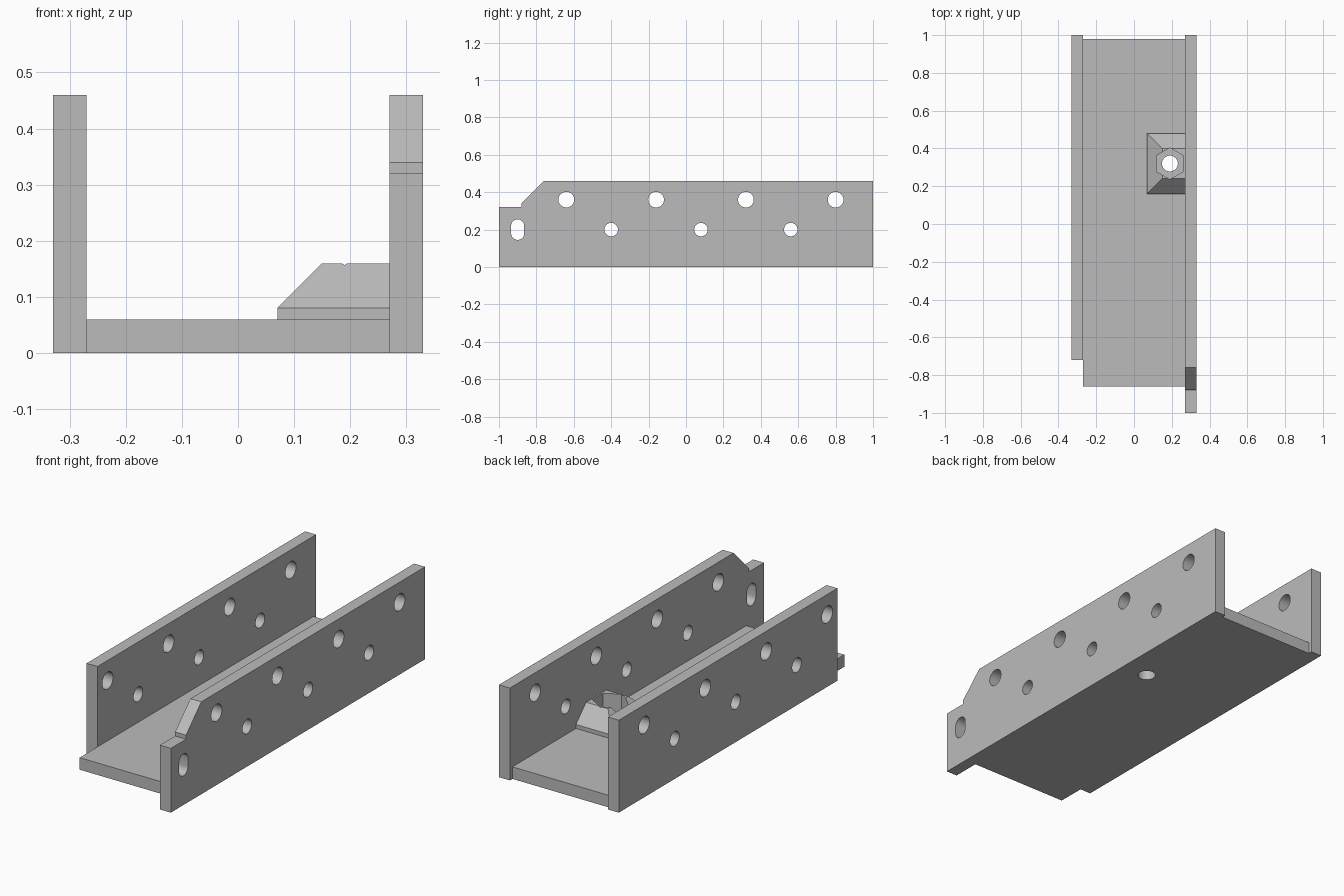
import bpy
import bmesh
import math
from mathutils import Matrix, Vector

cube = bpy.data.objects.get("Cube")
if cube:
    bpy.data.objects.remove(cube, do_unlink=True)

grey = bpy.data.materials.new("plain_grey")
grey.use_nodes = True
COLOUR = (0.5, 0.5, 0.5, 1)
grey.diffuse_color = COLOUR
grey.node_tree.nodes["Principled BSDF"].inputs["Base Color"].default_value = COLOUR

AXES = {"X": Matrix(((0, 0, 1, 0), (1, 0, 0, 0), (0, 1, 0, 0), (0, 0, 0, 1))),
        "Z": Matrix.Identity(4)}


def prism(name, outline, low, high, axis):
    """Extrude an outline along X (points are y, z) or Z (points are x, y)."""
    bm = bmesh.new()
    face = bm.faces.new([bm.verts.new((a, b, low)) for a, b in outline])
    top = bmesh.ops.extrude_face_region(bm, geom=[face])["geom"]
    verts = [v for v in top if isinstance(v, bmesh.types.BMVert)]
    bmesh.ops.translate(bm, verts=verts, vec=Vector((0, 0, high - low)))
    bmesh.ops.transform(bm, matrix=AXES[axis], verts=bm.verts)
    bmesh.ops.recalc_face_normals(bm, faces=bm.faces)
    mesh = bpy.data.meshes.new(name)
    bm.to_mesh(mesh)
    bm.free()
    mesh.materials.append(grey)
    obj = bpy.data.objects.new(name, mesh)
    bpy.context.collection.objects.link(obj)
    return obj


def rectangle(a0, a1, b0, b1):
    return [(a0, b0), (a1, b0), (a1, b1), (a0, b1)]


def ring(a, b, radius, sides=40, stretch=0, turn=0):
    """Regular polygon, or a slot when its two halves are stretched apart."""
    points = []
    for i in range(sides):
        t = 2 * math.pi * (i + turn) / sides
        shift = math.copysign(stretch, math.sin(t))
        points.append((a + radius * math.cos(t), b + radius * math.sin(t) + shift))
    return points


def cut(obj, cutters):
    """Subtract the cutters, bake the result and remove them."""
    for cutter in cutters:
        cutter.hide_render = True
        mod = obj.modifiers.new("cut", "BOOLEAN")
        mod.operation = "DIFFERENCE"
        mod.solver = "EXACT"
        mod.object = cutter
    graph = bpy.context.evaluated_depsgraph_get()
    mesh = bpy.data.meshes.new_from_object(obj.evaluated_get(graph))
    obj.modifiers.clear()
    obj.data = mesh
    for cutter in cutters:
        bpy.data.objects.remove(cutter, do_unlink=True)


def wall_holes(low, high):
    """Upper row of large holes and lower row of small ones."""
    spots = [(-0.64 + 0.48 * i, 0.36, 0.042) for i in range(4)]
    spots += [(-0.40 + 0.48 * i, 0.20, 0.036) for i in range(3)]
    return [prism("hole_cutter", ring(y, z, r), low, high, "X") for y, z, r in spots]


# Side walls
right_wall = prism("right_wall", rectangle(-0.72, 1, 0, 0.46), -0.33, -0.27, "X")
cut(right_wall, wall_holes(-0.4, -0.2))

notched = [(-1, 0), (1, 0), (1, 0.46), (-0.76, 0.46),
           (-0.88, 0.34), (-0.88, 0.32), (-1, 0.32)]
left_wall = prism("left_wall", notched, 0.27, 0.33, "X")
slot = prism("slot_cutter", ring(-0.9, 0.2, 0.035, stretch=0.02, turn=0.5), 0.2, 0.4, "X")
cut(left_wall, wall_holes(0.2, 0.4) + [slot])

# Floor plate with a bolt hole
BOLT = (0.19, 0.32)
floor = prism("floor", rectangle(-0.27, 0.27, -0.86, 0.98), 0, 0.06, "Z")
cut(floor, [prism("bolt_cutter", ring(*BOLT, 0.042), -0.1, 0.2, "Z")])

# Nut holder: block whose three free upper edges slope inward, with a hex pocket
nut_holder = prism("nut_holder", rectangle(0.07, 0.27, 0.16, 0.48), 0.06, 0.08, "Z")
bm = bmesh.new()
bm.from_mesh(nut_holder.data)
top = max(bm.faces, key=lambda f: f.calc_center_median().z)
raised = bmesh.ops.extrude_face_region(bm, geom=[top])["geom"]
bmesh.ops.delete(bm, geom=[top], context="FACES_ONLY")
for v in raised:
    if isinstance(v, bmesh.types.BMVert):
        v.co.z = 0.16
        v.co.y += 0.08 if v.co.y < BOLT[1] else -0.08
        v.co.x += 0.08 if v.co.x < BOLT[0] else 0
bmesh.ops.recalc_face_normals(bm, faces=bm.faces)
bm.to_mesh(nut_holder.data)
bm.free()
cut(nut_holder, [prism("hex_cutter", ring(*BOLT, 0.083, sides=6, turn=0.5), 0, 0.3, "Z")])

# Smooth the bores and keep edges sharp
for obj in (right_wall, left_wall, floor, nut_holder):
    bpy.ops.object.select_all(action="DESELECT")
    obj.select_set(True)
    bpy.context.view_layer.objects.active = obj
    bpy.ops.object.shade_smooth_by_angle(angle=math.radians(30))
